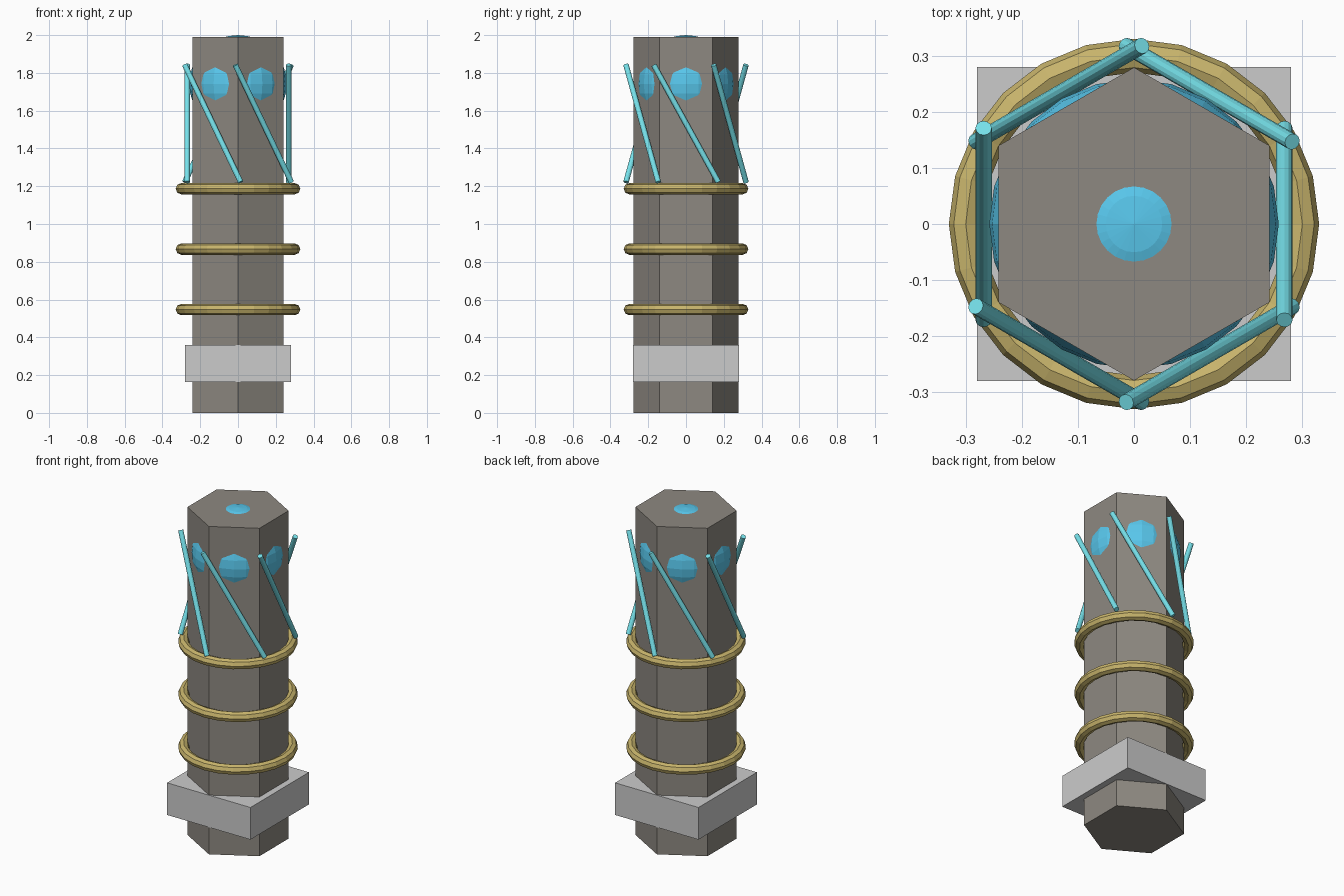
import bpy
from math import radians, cos, sin
from mathutils import Vector

if "Cube" in bpy.data.objects:
    bpy.data.objects.remove(bpy.data.objects["Cube"])


def material(name, rgb):
    m = bpy.data.materials.new(name)
    m.diffuse_color = (*rgb, 1)
    m.use_nodes = True
    m.node_tree.nodes["Principled BSDF"].inputs["Base Color"].default_value = m.diffuse_color
    return m


STONE = material("stone", (0.27, 0.25, 0.22))
BRASS = material("brass", (0.58, 0.46, 0.15))
BLUE = material("blue_glow", (0.10, 0.58, 0.85))
CYAN = material("cyan_rod", (0.18, 0.75, 0.82))


def finish(name, mat=None):
    ob = bpy.context.object
    ob.name = name
    if mat:
        ob.data.materials.append(mat)
    return ob


# Hexagonal column, corners on the y axis
bpy.ops.mesh.primitive_cylinder_add(vertices=6, radius=0.279, depth=1.99,
                                    location=(0, 0, 0.995))
finish("hex_column", STONE)

# Square collar near the foot
bpy.ops.mesh.primitive_cube_add(size=1, location=(0, 0, 0.262))
collar = finish("square_collar")
collar.scale = (0.56, 0.56, 0.195)

# Three rings
for i, z in enumerate((0.547, 0.867, 1.187)):
    bpy.ops.mesh.primitive_torus_add(major_segments=24, minor_segments=8,
                                     major_radius=0.3, minor_radius=0.03,
                                     location=(0, 0, z))
    finish(f"ring_{i + 1}", BRASS)

# Inner orb that bulges out through the six faces and the top
bpy.ops.mesh.primitive_uv_sphere_add(segments=24, ring_count=16, radius=0.258,
                                     location=(0, 0, 1.742))
finish("inner_orb", BLUE)

# Six slanted rods, one beside each column face
for i in range(6):
    a = radians(60 * i)
    normal = Vector((cos(a), sin(a), 0))
    tangent = Vector((-sin(a), cos(a), 0))
    axis = -0.342 * tangent + Vector((0, 0, 0.62))
    bpy.ops.mesh.primitive_cylinder_add(
        vertices=12, radius=0.0145, depth=axis.length,
        location=0.268 * normal + Vector((0, 0, 1.532)),
        rotation=axis.to_track_quat('Z', 'Y').to_euler())
    finish(f"slanted_rod_{i + 1}", CYAN)
